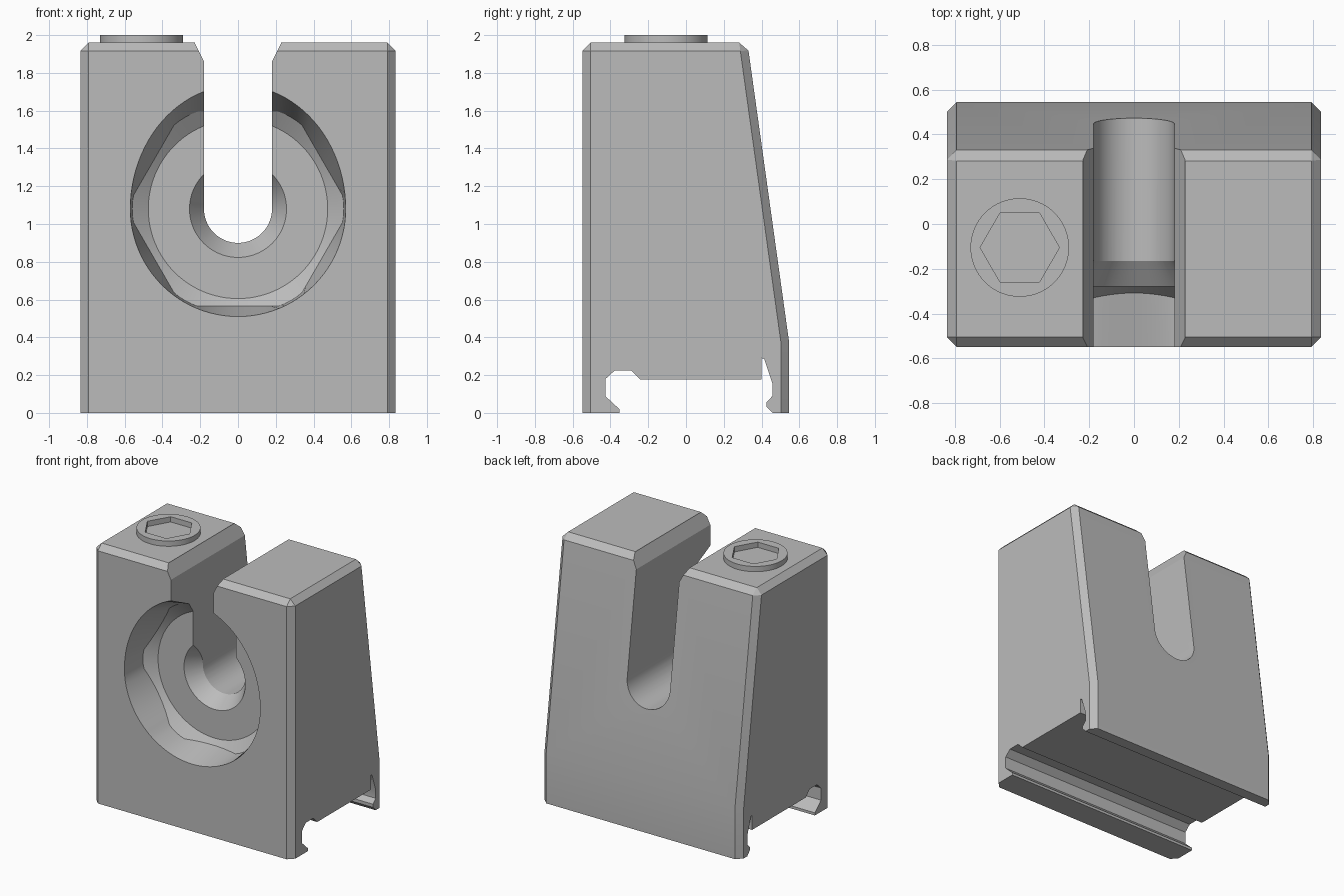
import bpy, bmesh
from math import sin, cos, pi, radians

if "Cube" in bpy.data.objects:
    bpy.data.objects.remove(bpy.data.objects["Cube"], do_unlink=True)

grey = bpy.data.materials.new("plain grey")
grey.use_nodes = True
colour = (0.5, 0.5, 0.5, 1)
grey.diffuse_color = colour
grey.node_tree.nodes["Principled BSDF"].inputs["Base Color"].default_value = colour


def loft(name, rings, chamfer=None):
    """Closed solid through equal-length rings; chamfer picks edges to bevel."""
    bm = bmesh.new()
    loops = [[bm.verts.new(p) for p in ring] for ring in rings]
    n = len(loops[0])
    for a, b in zip(loops, loops[1:]):
        for i in range(n):
            j = (i + 1) % n
            bm.faces.new((a[i], a[j], b[j], b[i]))
    bm.faces.new(loops[0])
    bm.faces.new(loops[-1])
    bmesh.ops.recalc_face_normals(bm, faces=bm.faces)
    if chamfer:
        edges = [e for e in bm.edges if chamfer(*(v.co for v in e.verts))]
        bmesh.ops.bevel(bm, geom=edges, offset=0.043, segments=1, affect='EDGES')
    mesh = bpy.data.meshes.new(name)
    bm.to_mesh(mesh)
    bm.free()
    mesh.materials.append(grey)
    ob = bpy.data.objects.new(name, mesh)
    bpy.context.collection.objects.link(ob)
    return ob


def cut(ob, cutter):
    """Subtract the cutter, then remove it."""
    cutter.hide_render = True
    mod = ob.modifiers.new("cut", 'BOOLEAN')
    mod.operation = 'DIFFERENCE'
    mod.solver = 'EXACT'
    mod.object = cutter
    bpy.context.view_layer.objects.active = ob
    bpy.ops.object.modifier_apply(modifier=mod.name)
    bpy.data.objects.remove(cutter, do_unlink=True)


def smooth(ob, angle):
    bpy.ops.object.select_all(action='DESELECT')
    ob.select_set(True)
    bpy.context.view_layer.objects.active = ob
    bpy.ops.object.shade_smooth_by_angle(angle=radians(angle))


# Block with sloping back and chamfered sides and top
side = [(-0.548, 0), (-0.548, 1.96), (0.325, 1.96), (0.545, 0.38), (0.545, 0)]


def outer_edge(a, b):
    on_side = abs(a.x - b.x) < 0.01
    return (on_side and max(a.z, b.z) > 0.01) or min(a.z, b.z) > 1.9


block = loft("clamp_block", [[(x, y, z) for y, z in side] for x in (-0.835, 0.835)],
             outer_edge)

# Rail channel across the underside
rail = [(-0.353, -0.1), (-0.353, 0.02), (-0.426, 0.088), (-0.426, 0.18),
        (-0.378, 0.224), (-0.29, 0.224), (-0.243, 0.178), (0.4, 0.178),
        (0.4, 0.29), (0.414, 0.285), (0.458, 0.155), (0.458, 0.09),
        (0.427, 0.057), (0.427, 0.033), (0.458, 0), (0.458, -0.1)]
cut(block, loft("rail_cutter", [[(x, y, z) for y, z in rail] for x in (-1, 1)]))

# Nut pocket: oval mouth, hexagon with chamfered floor, countersunk bore
CENTRE = 1.08
STEPS = 96
angles = [2 * pi * i / STEPS for i in range(STEPS)]


def mouth(y):
    return [(0.57 * cos(a), y, CENTRE + (0.655 if sin(a) > 0 else 0.57) * sin(a))
            for a in angles]


def circle(r, y):
    return [(r * cos(a), y, CENTRE + r * sin(a)) for a in angles]


hexagon = []
for a in angles:
    r = min(0.56, 0.515 / cos(a % (pi / 3) - pi / 6))
    hexagon.append((r * cos(a), -0.28 - 0.7 * (r - 0.475), CENTRE + r * sin(a)))

cut(block, loft("pocket_cutter", [
    mouth(-0.7), mouth(-0.548), hexagon, circle(0.475, -0.28),
    circle(0.257, -0.28), circle(0.175, -0.158)]))

# Open slot with round bottom and flared top
slot = [(0.18 * cos(pi + pi * i / 32), CENTRE + 0.18 * sin(pi + pi * i / 32))
        for i in range(33)]
slot += [(0.18, 1.86), (0.228, 1.956), (0.228, 2.2),
         (-0.228, 2.2), (-0.228, 1.956), (-0.18, 1.86)]
cut(block, loft("slot_cutter", [[(x, y, z) for x, z in slot] for y in (-1, 1)]))
smooth(block, 20)


# Raised round boss with a hexagon socket
def disc(r, n, z):
    return [(-0.51 + r * cos(2 * pi * i / n), -0.105 + r * sin(2 * pi * i / n), z)
            for i in range(n)]


boss = loft("socket_boss", [disc(0.22, 64, 1.95), disc(0.22, 64, 2.0)])
cut(boss, loft("socket_cutter", [disc(0.177, 6, 1.9), disc(0.177, 6, 2.1)]))
smooth(boss, 30)
